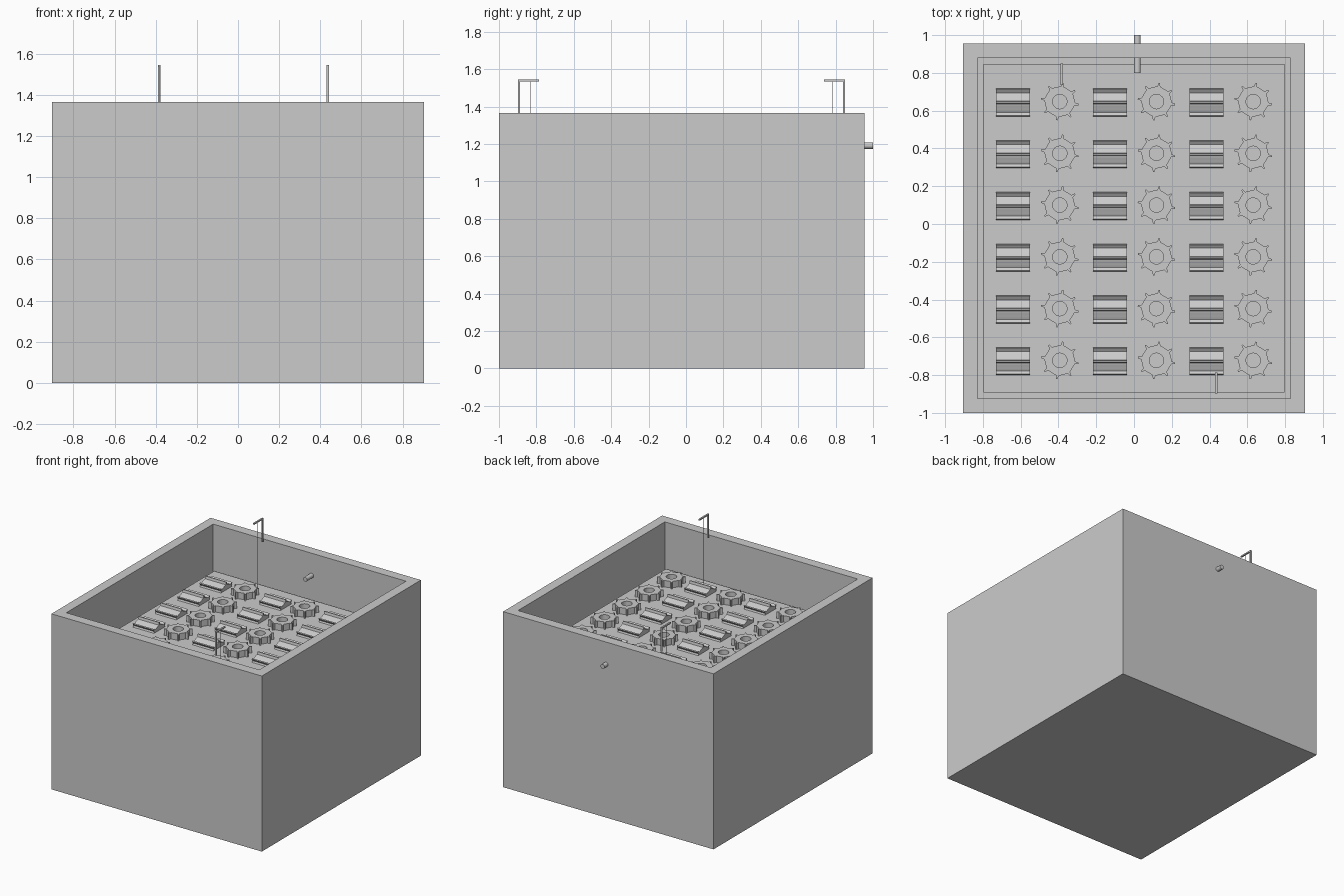
import bpy, bmesh
from math import pi, cos, sin, radians
from mathutils import Matrix

cube = bpy.data.objects.get("Cube")
if cube:
    bpy.data.objects.remove(cube, do_unlink=True)

grey = bpy.data.materials.new("plain_grey")
grey.use_nodes = True
COLOUR = (0.6, 0.6, 0.6, 1)
grey.diffuse_color = COLOUR
grey.node_tree.nodes["Principled BSDF"].inputs["Base Color"].default_value = COLOUR

RIM, WATER = 1.365, 1.02


def finish(name, bm):
    bmesh.ops.recalc_face_normals(bm, faces=bm.faces)
    mesh = bpy.data.meshes.new(name)
    bm.to_mesh(mesh)
    bm.free()
    mesh.materials.append(grey)
    obj = bpy.data.objects.new(name, mesh)
    bpy.context.collection.objects.link(obj)
    return obj


def add_box(bm, low, high):
    size = [b - a for a, b in zip(low, high)]
    mid = [(a + b) / 2 for a, b in zip(low, high)]
    matrix = Matrix.Translation(mid) @ Matrix.Diagonal((*size, 1))
    bmesh.ops.create_cube(bm, size=1, matrix=matrix)


def box(name, low, high):
    bm = bmesh.new()
    add_box(bm, low, high)
    return finish(name, bm)


# Open tank: a block whose top is inset and pushed down to the tank floor
bm = bmesh.new()
add_box(bm, (-0.905, -1, 0), (0.905, 0.955, RIM))
bm.faces.ensure_lookup_table()
top = max(bm.faces, key=lambda f: f.calc_center_median().z)
bmesh.ops.inset_region(bm, faces=[top], thickness=0.107)
floor = bmesh.ops.extrude_discrete_faces(bm, faces=[top])["faces"][0]
for v in floor.verts:
    v.co.z = 0.1
finish("tank", bm)

# Liquid filling the tank
box("water", (-0.798, -0.893, 0.1), (0.798, 0.848, WATER))


# Toothed ring carrier with a central bore
def carrier_mesh(teeth=8, length=0.18):
    bm = bmesh.new()
    step = 2 * pi / teeth
    tooth = [(-0.12, 0.081), (-0.05, 0.1), (0.05, 0.1), (0.12, 0.081),
             (0.31, 0.079), (0.5, 0.078), (0.69, 0.079)]
    outline = [((i + t) * step, r) for i in range(teeth) for t, r in tooth]
    n = len(outline)
    loops = []
    for z in (-length / 2, length / 2):
        for inner in (False, True):
            loops.append([bm.verts.new(((0.038 if inner else r) * cos(a),
                                        (0.038 if inner else r) * sin(a), z))
                          for a, r in outline])
    low_out, low_in, high_out, high_in = loops
    for a, b in ((low_out, high_out), (high_out, high_in),
                 (high_in, low_in), (low_in, low_out)):
        for i in range(n):
            j = (i + 1) % n
            bm.faces.new((a[i], a[j], b[j], b[i]))
    return bm


first = finish("upright_carrier", carrier_mesh())
carrier = first.data
bpy.data.objects.remove(first)

# Alternating columns of lying and upright carriers, half sunk in the water
for col in range(3):
    for row in range(6):
        y = 0.648 - 0.274 * row
        x = -0.64 + 0.512 * col
        lying = bpy.data.objects.new("lying_carrier", carrier)
        lying.location = (x, y - 0.005, 0.98)
        lying.rotation_euler = (0, pi / 2, 0)
        upright = bpy.data.objects.new("upright_carrier", carrier)
        upright.location = (x + 0.247, y, 0.98)
        upright.rotation_euler = (0, 0, radians(-9))
        for obj in (lying, upright):
            bpy.context.collection.objects.link(obj)

# Sensor hooks on the rim: post, arm reaching inward, hanging wire
for side, x, y, d in (("front", 0.436, -0.898, 1), ("back", -0.382, 0.85, -1)):
    def part(name, y0, y1, z0, z1, w):
        ends = sorted((y + d * y0, y + d * y1))
        box(f"{side}_{name}", (x - w, ends[0], z0), (x + w, ends[1], z1))
    part("hook_post", 0, 0.01, RIM - 0.005, 1.545, 0.006)
    part("hook_arm", 0, 0.113, 1.535, 1.545, 0.006)
    part("sensor_wire", 0.064, 0.067, WATER - 0.02, 1.54, 0.0015)

# Outlet pipe through the back wall
bm = bmesh.new()
bmesh.ops.create_cone(
    bm, cap_ends=True, segments=32, radius1=0.0175, radius2=0.0175, depth=0.2,
    matrix=Matrix.Translation((0.018, 0.9, 1.192)) @ Matrix.Rotation(pi / 2, 4, 'X'))
pipe = finish("outlet_pipe", bm)
bpy.context.view_layer.objects.active = pipe
pipe.select_set(True)
bpy.ops.object.shade_smooth_by_angle(angle=radians(40))
